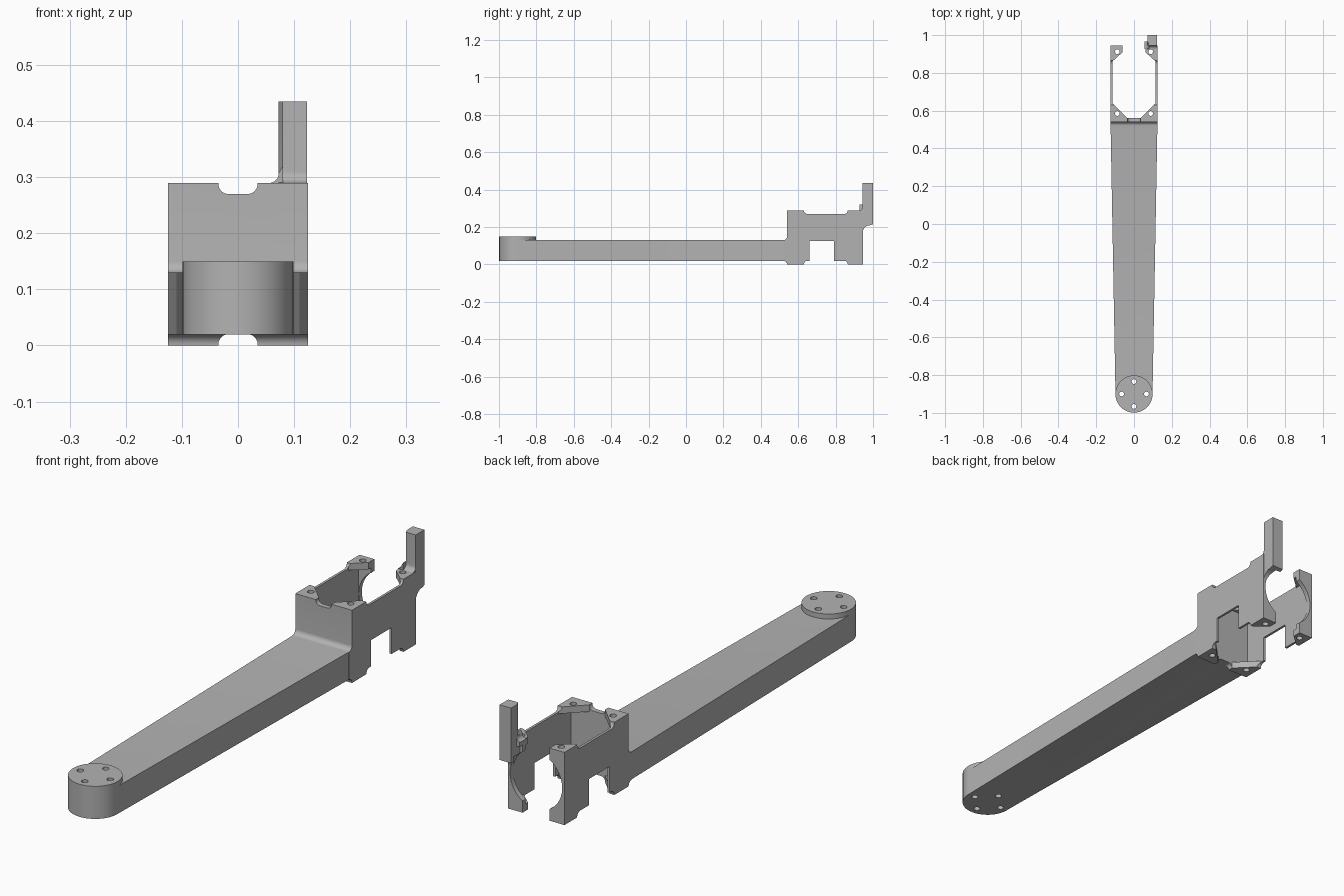
import bpy, bmesh
from math import sin, cos, radians
from mathutils import Vector

if "Cube" in bpy.data.objects:
    bpy.data.objects.remove(bpy.data.objects["Cube"], do_unlink=True)

grey = bpy.data.materials.new("plain grey")
grey.use_nodes = True
grey.diffuse_color = (0.45, 0.45, 0.45, 1)
grey.node_tree.nodes["Principled BSDF"].inputs["Base Color"].default_value = (0.45, 0.45, 0.45, 1)


def arc(u, v, r, a0, a1, n=8):
    angles = [radians(a0 + (a1 - a0) * i / n) for i in range(n + 1)]
    return [(u + r * cos(a), v + r * sin(a)) for a in angles]


def prism(name, pts, axis, lo, hi):
    """Extrude a 2D outline along an axis; the outline uses the other two axes in order."""
    place = {"x": lambda u, v, w: (w, u, v),
             "y": lambda u, v, w: (u, w, v),
             "z": lambda u, v, w: (u, v, w)}[axis]
    bm = bmesh.new()
    face = bm.faces.new([bm.verts.new(place(u, v, lo)) for u, v in pts])
    out = bmesh.ops.extrude_face_region(bm, geom=[face])["geom"]
    shift = Vector(place(0, 0, hi - lo))
    bmesh.ops.translate(bm, vec=shift, verts=[g for g in out if isinstance(g, bmesh.types.BMVert)])
    bmesh.ops.recalc_face_normals(bm, faces=bm.faces)
    mesh = bpy.data.meshes.new(name)
    bm.to_mesh(mesh)
    bm.free()
    mesh.materials.append(grey)
    ob = bpy.data.objects.new(name, mesh)
    bpy.context.collection.objects.link(ob)
    return ob


def rod(name, u, v, r, axis, lo, hi, n=32):
    return prism(name, arc(u, v, r, 0, 360, n)[:-1], axis, lo, hi)


def box(name, x, y, z):
    return prism(name, [(x[0], y[0]), (x[1], y[0]), (x[1], y[1]), (x[0], y[1])], "z", *z)


def combine(target, other, operation):
    mod = target.modifiers.new("combine", "BOOLEAN")
    mod.operation, mod.solver, mod.object = operation, "EXACT", other
    bpy.context.view_layer.objects.active = target
    bpy.ops.object.modifier_apply(modifier=mod.name)
    bpy.data.objects.remove(other, do_unlink=True)


def mirrored(half):
    return half + [(-u, v) for u, v in reversed(half)]


# Housing: side outline with fillets, scalloped rims and the lower slot
side = (arc(.52, 0, .02, 90, 0) + arc(.65, 0, .02, 180, 90)
        + [(.66, .02), (.66, .125), (.79, .125), (.79, .02)]
        + arc(.845, 0, .02, 90, 0) + [(.945, 0), (.945, .29)]
        + arc(.845, .29, .02, 360, 270) + arc(.65, .29, .02, 270, 180)
        + [(.54, .29)] + arc(.52, .15, .02, 0, -90))
body = prism("motor_arm", side, "x", -.125, .125)

# Rounded notches at the top and bottom of the front wall
top_notch = mirrored([(.035, .3)] + arc(.017, .288, .018, 0, -90))
bottom_notch = mirrored([(.035, -.01)] + arc(.017, .002, .018, 0, 90))
combine(body, prism("notch", top_notch, "y", .5, .6), "DIFFERENCE")
combine(body, prism("notch", bottom_notch, "y", .5, .6), "DIFFERENCE")

# Tapered arm and round end pad
combine(body, prism("arm", mirrored([(.098, -.9), (.1245, .55)]), "z", .02, .13), "UNION")
combine(body, rod("end_pad", 0, -.9, .0985, "z", .02, .15, 64), "UNION")

# Inner pocket, leaving thin walls and corner pads
combine(body, box("pocket", (-.115, .115), (.56, .925), (.027, .263)), "DIFFERENCE")
opening = mirrored([(.035, .56), (.115, .64), (.115, .86), (.06, .91), (.06, 1.1)])
combine(body, prism("opening", opening, "z", -.1, .5), "DIFFERENCE")

# Upright finger with filleted root and chamfered inner edge
finger_side = (arc(.985, .17, .04, 180, 90) + [(1, .215), (1, .435), (.945, .435)]
               + arc(.925, .31, .02, 0, -90) + [(.925, .27), (.945, .27)])
finger = prism("finger", finger_side, "x", .072, .123)
combine(finger, prism("chamfer", [(.06, .92), (.0885, .92), (.0665, .98)], "z", .31, .5), "DIFFERENCE")
combine(body, finger, "UNION")
root = [(.08, .27), (.08, .32)] + arc(.055, .307, .0175, 0, -90) + [(.06, .2895), (.06, .27)]
combine(body, prism("finger_root", root, "y", .927, .965), "UNION")

# Round bore through the rear wall
combine(body, rod("bore", 0, .145, .1149, "y", .9, .985, 64), "DIFFERENCE")

# Screw holes
screws = [(s * .088, y) for s in (-1, 1) for y in (.585, .912)]
screws += [(.066 * cos(radians(a)), -.9 + .066 * sin(radians(a))) for a in range(0, 360, 90)]
for x, y in screws:
    combine(body, rod("screw_hole", x, y, .0125, "z", -.1, .295), "DIFFERENCE")

bpy.ops.object.select_all(action="DESELECT")
body.select_set(True)
bpy.context.view_layer.objects.active = body
bpy.ops.object.shade_smooth_by_angle(angle=radians(30))
